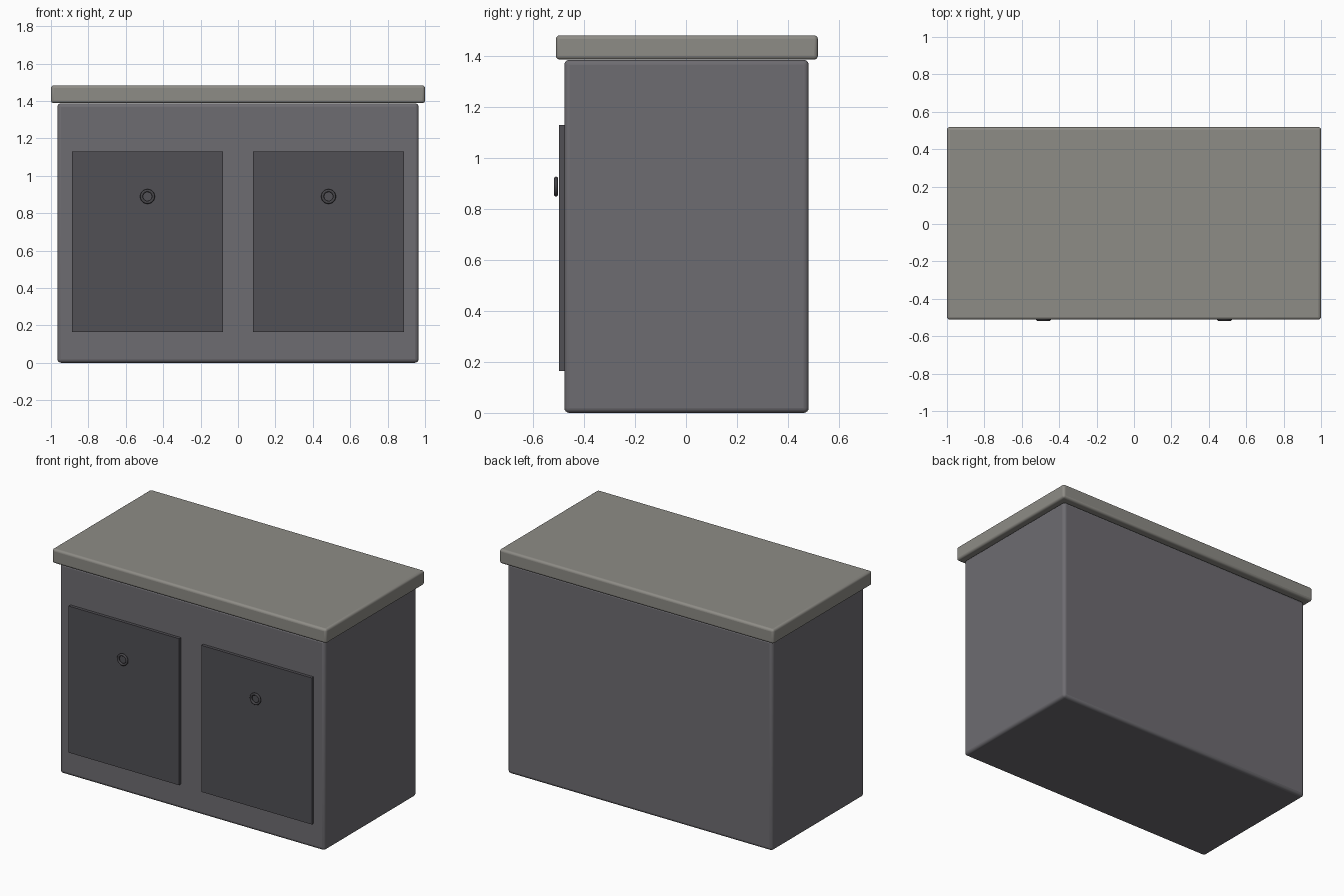
import bpy
import math

if "Cube" in bpy.data.objects:
    bpy.data.objects.remove(bpy.data.objects["Cube"])


def material(name, rgb):
    m = bpy.data.materials.new(name)
    m.diffuse_color = (*rgb, 1)
    m.use_nodes = True
    m.node_tree.nodes["Principled BSDF"].inputs["Base Color"].default_value = m.diffuse_color
    return m


def box(name, lo, hi, mat, bevel=0.0):
    size = [b - a for a, b in zip(lo, hi)]
    mid = [(a + b) / 2 for a, b in zip(lo, hi)]
    bpy.ops.mesh.primitive_cube_add(size=1, location=mid)
    ob = bpy.context.object
    ob.name = name
    ob.scale = size
    bpy.ops.object.transform_apply(location=False, rotation=False, scale=True)
    ob.data.materials.append(mat)
    if bevel:
        mod = ob.modifiers.new("rounded_edges", 'BEVEL')
        mod.width = bevel
        mod.segments = 4
        bpy.ops.object.shade_smooth_by_angle(angle=math.radians(35))
    return ob


body_grey = material("body_grey", (0.155, 0.15, 0.165))
door_grey = material("door_grey", (0.082, 0.079, 0.09))
top_grey = material("top_grey", (0.27, 0.262, 0.238))
knob_dark = material("knob_dark", (0.06, 0.058, 0.065))

# Cabinet body and overhanging worktop
box("cabinet_body", (-0.966, -0.478, 0), (0.966, 0.482, 1.387), body_grey, 0.02)
box("worktop", (-1, -0.511, 1.388), (1, 0.518, 1.483), top_grey, 0.015)

# Two doors, each with a ring pull just in front of it
for side, s in (("left", -1), ("right", 1)):
    x0, x1 = sorted((s * 0.081, s * 0.887))
    box(side + "_door", (x0, -0.498, 0.164), (x1, -0.47, 1.13), door_grey)
    bpy.ops.mesh.primitive_torus_add(
        location=(s * 0.484, -0.5105, 0.889), rotation=(math.pi / 2, 0, 0),
        major_radius=0.0315, minor_radius=0.0078,
        major_segments=48, minor_segments=12)
    ring = bpy.context.object
    ring.name = side + "_ring_pull"
    ring.data.materials.append(knob_dark)
    bpy.ops.object.shade_smooth()
